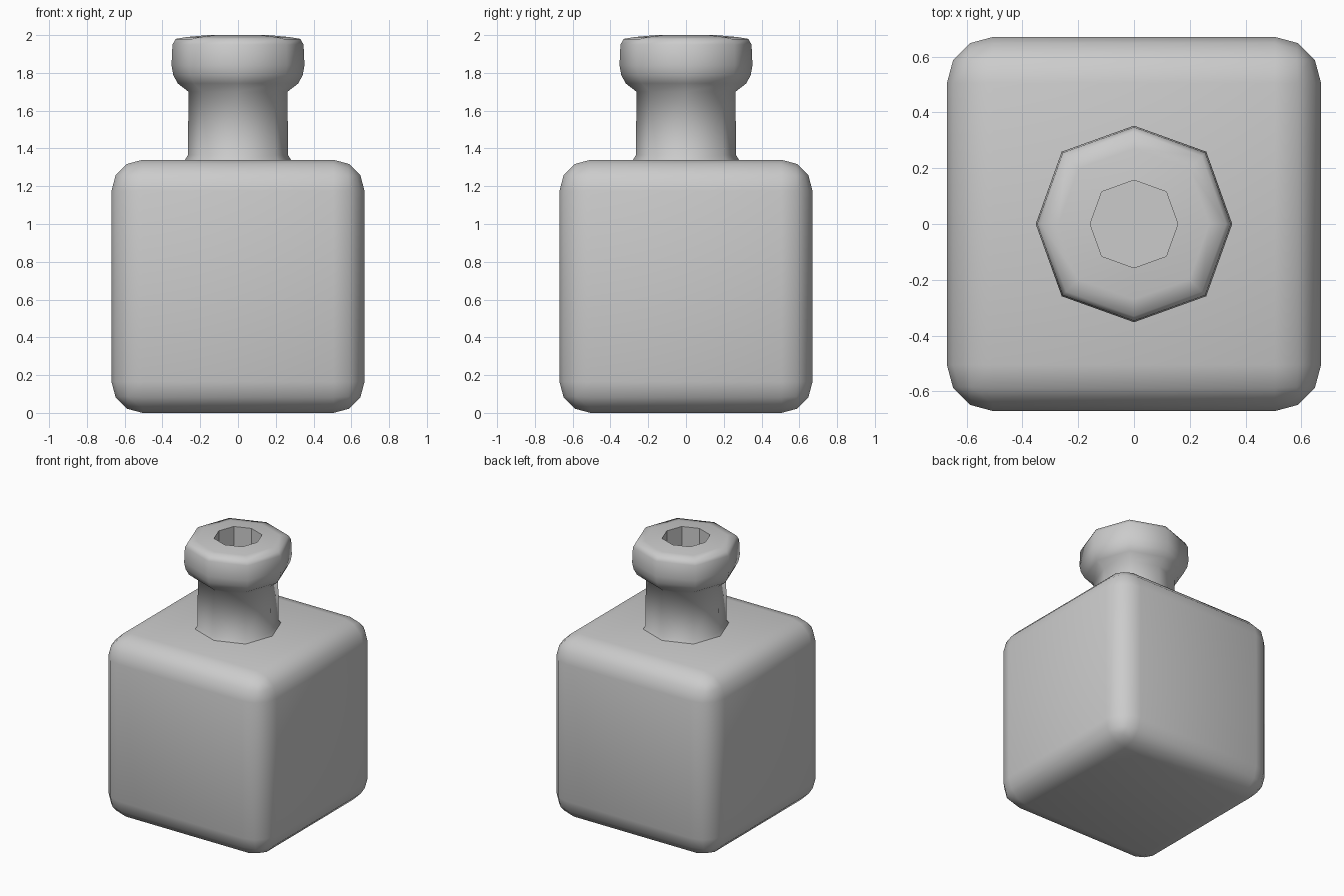
import bpy, bmesh
from math import sin, cos, pi

if "Cube" in bpy.data.objects:
    bpy.data.objects.remove(bpy.data.objects["Cube"])


def add_object(name, bm):
    bmesh.ops.recalc_face_normals(bm, faces=bm.faces)
    mesh = bpy.data.meshes.new(name)
    bm.to_mesh(mesh)
    bm.free()
    obj = bpy.data.objects.new(name, mesh)
    bpy.context.collection.objects.link(obj)
    return obj


# Bottle body: cube with rounded edges, smooth shaded
SIZE = 1.34
bm = bmesh.new()
bmesh.ops.create_cube(bm, size=SIZE)
bmesh.ops.translate(bm, verts=bm.verts, vec=(0, 0, SIZE / 2))
bmesh.ops.bevel(bm, geom=bm.edges[:], offset=0.165, segments=3,
                profile=0.5, affect='EDGES')
for f in bm.faces:
    f.smooth = True
add_object("bottle_body", bm)

# Neck, lip and bore: eight-sided profile of (radius, height), outside to inside
profile = [(0.285, 1.32), (0.28, 1.34), (0.265, 1.365), (0.262, 1.70),
           (0.32, 1.745), (0.343, 1.79), (0.352, 1.84), (0.347, 1.95),
           (0.33, 1.98), (0.27, 1.99), (0.157, 2.0), (0.157, 1.40)]
SIDES = 8
RIM = len(profile) - 2   # the bore wall starts here

bm = bmesh.new()
rings = []
for r, z in profile:
    ring = []
    for i in range(SIDES):
        a = 2 * pi * i / SIDES
        rr = r * (1.04 if i % 2 else 1.0)   # diagonal corners sit slightly wider
        ring.append(bm.verts.new((rr * cos(a), rr * sin(a), z)))
    rings.append(ring)
for k in range(len(rings) - 1):
    for i in range(SIDES):
        j = (i + 1) % SIDES
        f = bm.faces.new((rings[k][i], rings[k][j],
                          rings[k + 1][j], rings[k + 1][i]))
        f.smooth = k < RIM   # bore walls stay flat
# Bore floor and hidden base
bm.faces.new(rings[-1])
bm.faces.new(rings[0][::-1])
add_object("bottle_neck", bm)
